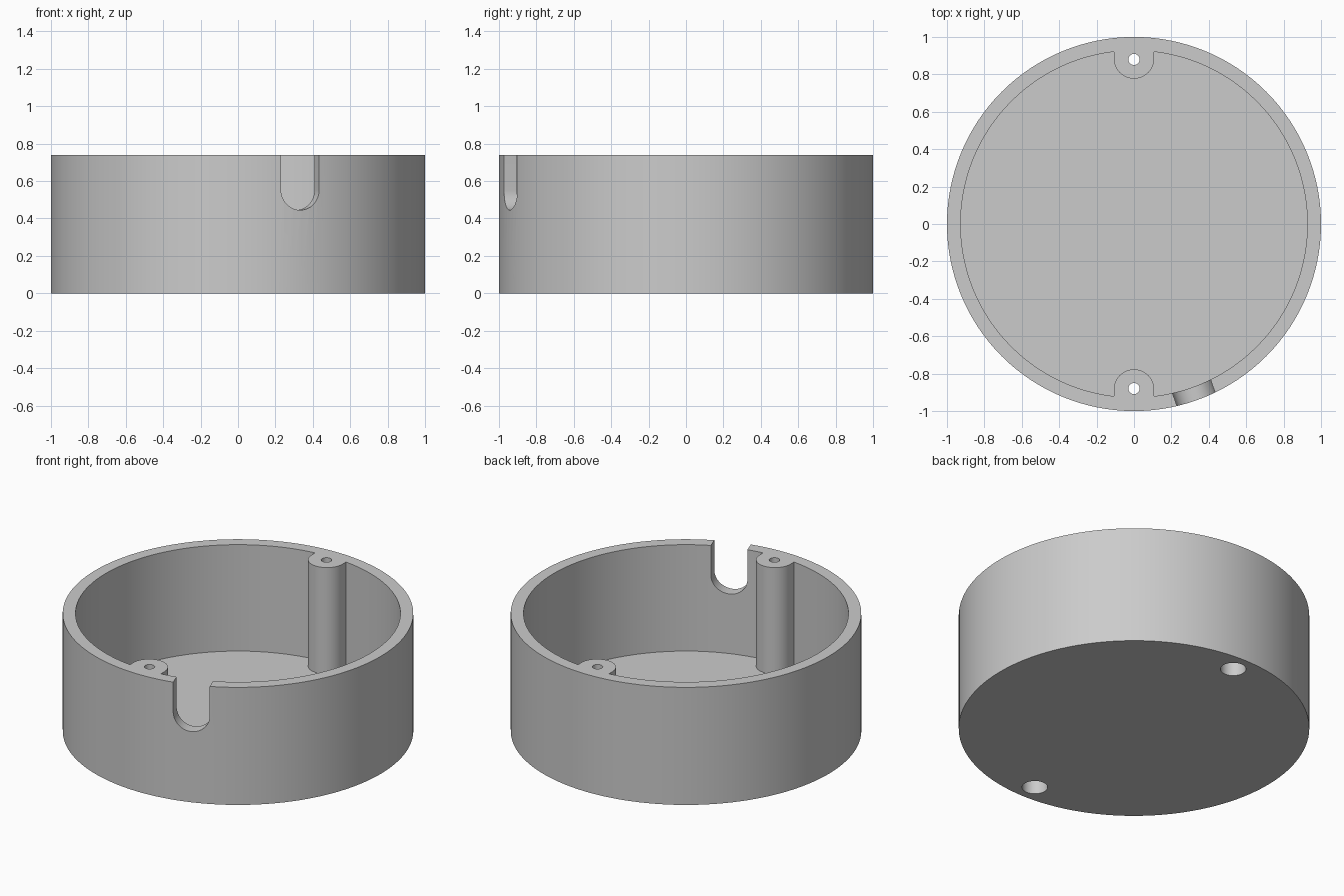
import bpy, bmesh
from math import sin, cos, pi, radians
from mathutils import Matrix

if "Cube" in bpy.data.objects:
    bpy.data.objects.remove(bpy.data.objects["Cube"], do_unlink=True)

HEIGHT, FLOOR, INNER = 0.74, 0.07, 0.927
SCREW_Y, BOSS_R, SLOT_R = 0.885, 0.108, 0.108


def circle(r, sides):
    return [(r * cos(2 * pi * i / sides), r * sin(2 * pi * i / sides)) for i in range(sides)]


def rounded_slot(r, length, steps=32):
    """Half circle at the bottom with straight sides running up."""
    arc = [(r * cos(pi + pi * i / steps), r * sin(pi + pi * i / steps)) for i in range(steps + 1)]
    return arc + [(r, length), (-r, length)]


def prism(name, profile, depth, matrix):
    """Extrude a flat profile along its local z and place it."""
    bm = bmesh.new()
    face = bm.faces.new([bm.verts.new((x, y, 0)) for x, y in profile])
    top = bmesh.ops.extrude_face_region(bm, geom=[face])["geom"]
    bmesh.ops.translate(bm, vec=(0, 0, depth), verts=[g for g in top if isinstance(g, bmesh.types.BMVert)])
    bmesh.ops.transform(bm, matrix=matrix, verts=bm.verts)
    bmesh.ops.recalc_face_normals(bm, faces=bm.faces)
    mesh = bpy.data.meshes.new(name)
    bm.to_mesh(mesh)
    bm.free()
    obj = bpy.data.objects.new(name, mesh)
    bpy.context.collection.objects.link(obj)
    return obj


def select_only(obj):
    bpy.ops.object.select_all(action="DESELECT")
    obj.select_set(True)
    bpy.context.view_layer.objects.active = obj


def cut(target, cutter):
    cutter.hide_render = True
    mod = target.modifiers.new("cut", "BOOLEAN")
    mod.operation, mod.solver, mod.object = "DIFFERENCE", "EXACT", cutter
    select_only(target)
    bpy.ops.object.modifier_apply(modifier=mod.name)
    bpy.data.objects.remove(cutter, do_unlink=True)


def at(x, y, z):
    return Matrix.Translation((x, y, z))


grey = bpy.data.materials.new("plain grey")
grey.use_nodes = True
grey.diffuse_color = (0.6, 0.6, 0.6, 1)
grey.node_tree.nodes["Principled BSDF"].inputs["Base Color"].default_value = (0.6, 0.6, 0.6, 1)

# Round housing and its cavity
housing = prism("round_housing", circle(1, 128), HEIGHT, Matrix())
housing.data.materials.append(grey)
cavity = prism("cavity_cutter", circle(INNER, 128), 1, at(0, 0, FLOOR))

# Screw posts are left standing where the cavity is trimmed away
turns = [Matrix.Rotation(a, 4, "Z") for a in (0, pi)]
for turn in turns:
    cut(cavity, prism("post_shape", rounded_slot(BOSS_R, 0.3), 2, turn @ at(0, SCREW_Y, -0.5)))
cut(housing, cavity)

# Screw holes with wide recesses from below
for turn in turns:
    cut(housing, prism("screw_hole", circle(0.03, 32), 2, turn @ at(0, SCREW_Y - 0.005, -0.5)))
    cut(housing, prism("screw_recess", circle(0.073, 48), 0.8, turn @ at(0, SCREW_Y - 0.005, -0.5)))

# Rounded cable notch in the front wall
notch = Matrix.Rotation(radians(19.5), 4, "Z") @ at(0, -0.7, 0.445 + SLOT_R) @ Matrix.Rotation(pi / 2, 4, "X")
cut(housing, prism("cable_notch", rounded_slot(SLOT_R, 0.6), 0.5, notch))

select_only(housing)
bpy.ops.object.shade_smooth_by_angle(angle=radians(30))
